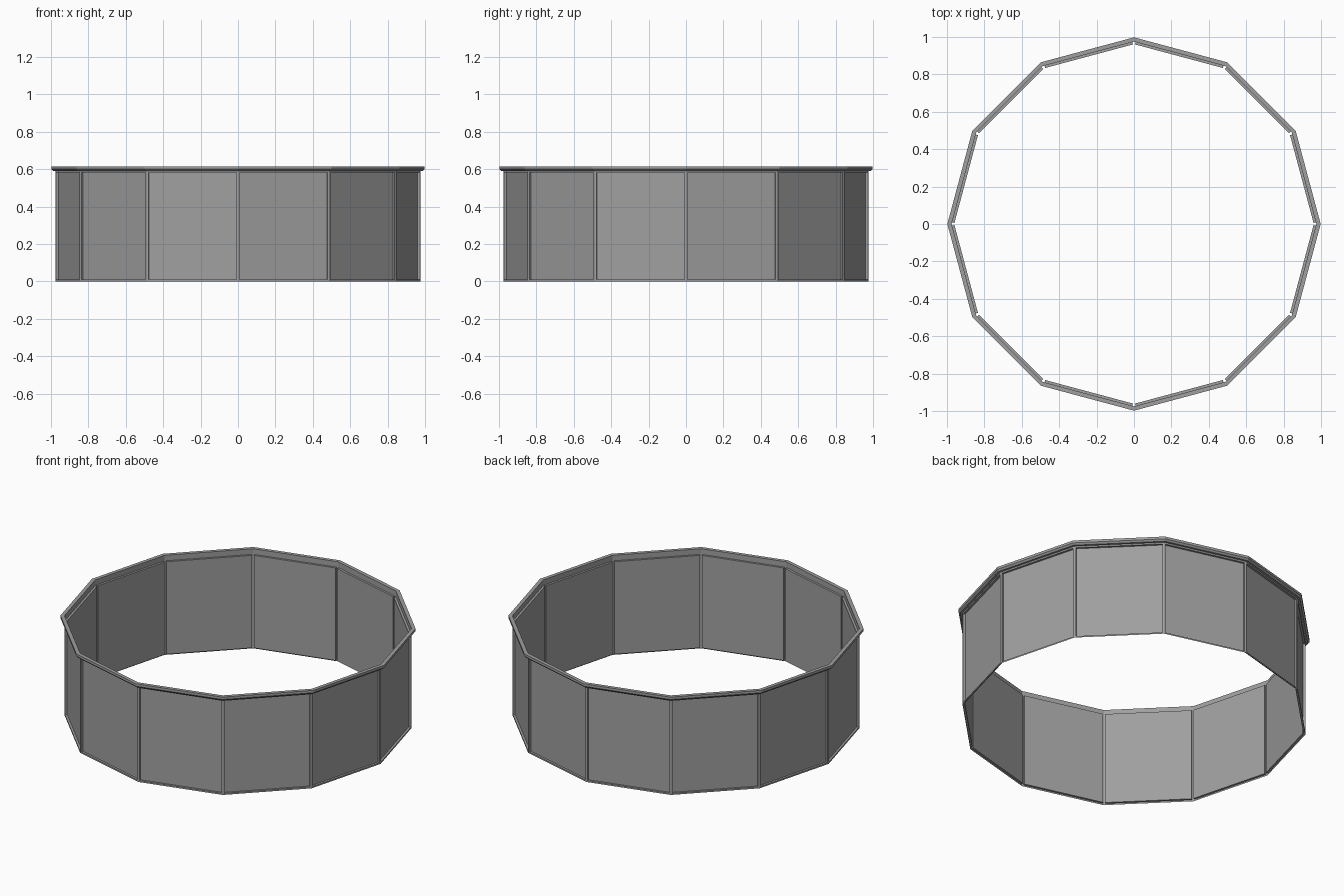
import bpy
import bmesh
from math import cos, sin, tau

SIDES = 12
WALL_RADIUS = 0.975
WALL_TOP = 0.59

cube = bpy.data.objects.get("Cube")
if cube:
    bpy.data.objects.remove(cube, do_unlink=True)

grey = bpy.data.materials.new("plain_grey")
grey.use_nodes = True
colour = (0.35, 0.35, 0.35, 1)
grey.diffuse_color = colour
grey.node_tree.nodes["Principled BSDF"].inputs["Base Color"].default_value = colour


def sweep(bm, profile):
    """Sweep a (radius, height) profile around the many-sided ring."""
    rings = []
    for i in range(SIDES):
        a = tau * i / SIDES
        rings.append([bm.verts.new((r * cos(a), r * sin(a), z)) for r, z in profile])
    faces = []
    for i, ring in enumerate(rings):
        following = rings[(i + 1) % SIDES]
        for j in range(len(profile) - 1):
            faces.append(bm.faces.new((ring[j], following[j], following[j + 1], ring[j + 1])))
    bm.normal_update()
    return faces


def add_object(name, bm):
    mesh = bpy.data.meshes.new(name)
    bm.to_mesh(mesh)
    bm.free()
    mesh.materials.append(grey)
    obj = bpy.data.objects.new(name, mesh)
    bpy.context.collection.objects.link(obj)
    return obj


# Thin wall: each side is a narrow frame around a panel pressed inward
bm = bmesh.new()
panels = sweep(bm, [(WALL_RADIUS, 0), (WALL_RADIUS, WALL_TOP)])
bmesh.ops.inset_individual(bm, faces=panels, thickness=0.013)
pressed = bmesh.ops.extrude_discrete_faces(bm, faces=panels)["faces"]
bm.normal_update()
for face in pressed:
    bmesh.ops.translate(bm, verts=face.verts, vec=face.normal * -0.013)
add_object("panelled_wall", bm)

# Rim: flares outward, stands upright, then folds flat back to the wall
bm = bmesh.new()
sweep(bm, [(WALL_RADIUS, WALL_TOP), (0.988, WALL_TOP), (0.998, 0.6), (0.998, 0.615),
           (WALL_RADIUS, 0.615), (WALL_RADIUS, WALL_TOP)])
bmesh.ops.remove_doubles(bm, verts=bm.verts, dist=0.0001)
bmesh.ops.recalc_face_normals(bm, faces=bm.faces)
add_object("top_rim", bm)
